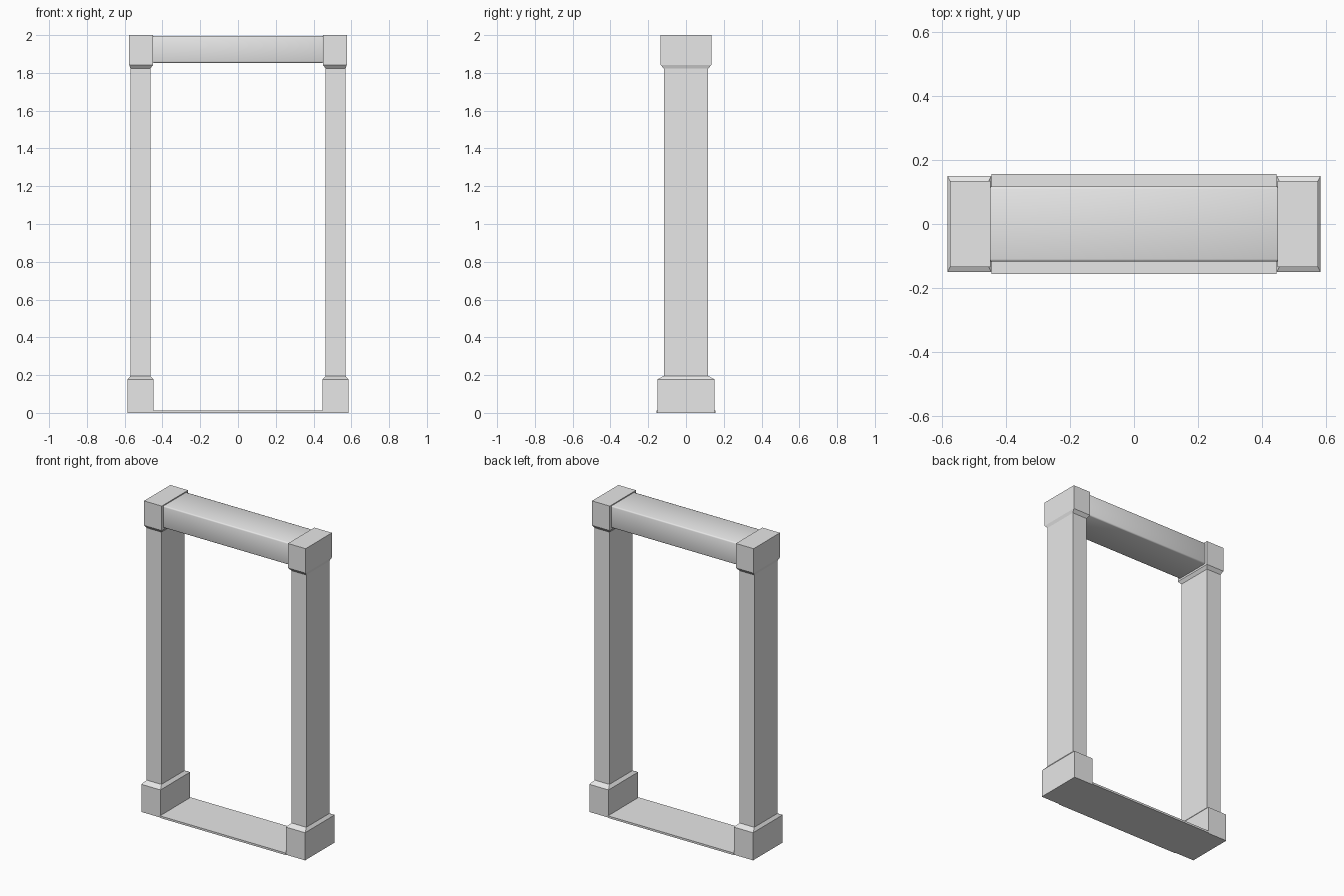
import bpy
import bmesh

if "Cube" in bpy.data.objects:
    bpy.data.objects.remove(bpy.data.objects["Cube"], do_unlink=True)

# One plain stone colour
stone = bpy.data.materials.new("light grey stone")
stone.use_nodes = True
stone.diffuse_color = (0.8, 0.8, 0.8, 1)
stone.node_tree.nodes["Principled BSDF"].inputs["Base Color"].default_value = (0.8, 0.8, 0.8, 1)


def loft(name, sections):
    """Join stacked rectangles (x0, x1, half depth, z) into a closed solid."""
    bm = bmesh.new()
    rings = []
    for x0, x1, d, z in sections:
        corners = ((x0, -d), (x1, -d), (x1, d), (x0, d))
        rings.append([bm.verts.new((x, y, z)) for x, y in corners])
    for low, high in zip(rings, rings[1:]):
        for i in range(4):
            j = (i + 1) % 4
            bm.faces.new((low[i], low[j], high[j], high[i]))
    bm.faces.new(rings[0][::-1])
    bm.faces.new(rings[-1])
    bmesh.ops.recalc_face_normals(bm, faces=bm.faces[:])
    mesh = bpy.data.meshes.new(name)
    bm.to_mesh(mesh)
    bm.free()
    mesh.materials.append(stone)
    obj = bpy.data.objects.new(name, mesh)
    bpy.context.collection.objects.link(obj)
    return obj


def mirrored(section, side):
    x0, x1, d, z = section
    return (x0, x1, d, z) if side > 0 else (-x1, -x0, d, z)


# Footprints of the post parts: inner x, outer x, half depth
BASE = (0.447, 0.584, 0.151)
POST = (0.464, 0.569, 0.117)
CAP = (0.45, 0.576, 0.134)
parts = {
    "base": [BASE + (0,), BASE + (0.178,), POST + (0.196,)],
    "post": [POST + (0.19,), POST + (1.83,)],
    "capital": [POST + (1.822,), CAP + (1.842,), CAP + (2,)],
}
for side, label in ((1, "left"), (-1, "right")):
    for part, sections in parts.items():
        loft(f"{label}_{part}", [mirrored(s, side) for s in sections])

# Thin threshold slab between the bases
loft("threshold", [(-0.447, 0.447, 0.156, 0), (-0.447, 0.447, 0.156, 0.013)])

# Lintel with softened long edges
lintel = loft("lintel", [(-0.455, 0.455, 0.118, 1.853), (-0.455, 0.455, 0.118, 1.995)])
bevel = lintel.modifiers.new("soft edges", "BEVEL")
bevel.width = 0.008
bevel.segments = 2
lintel.data.shade_smooth()
